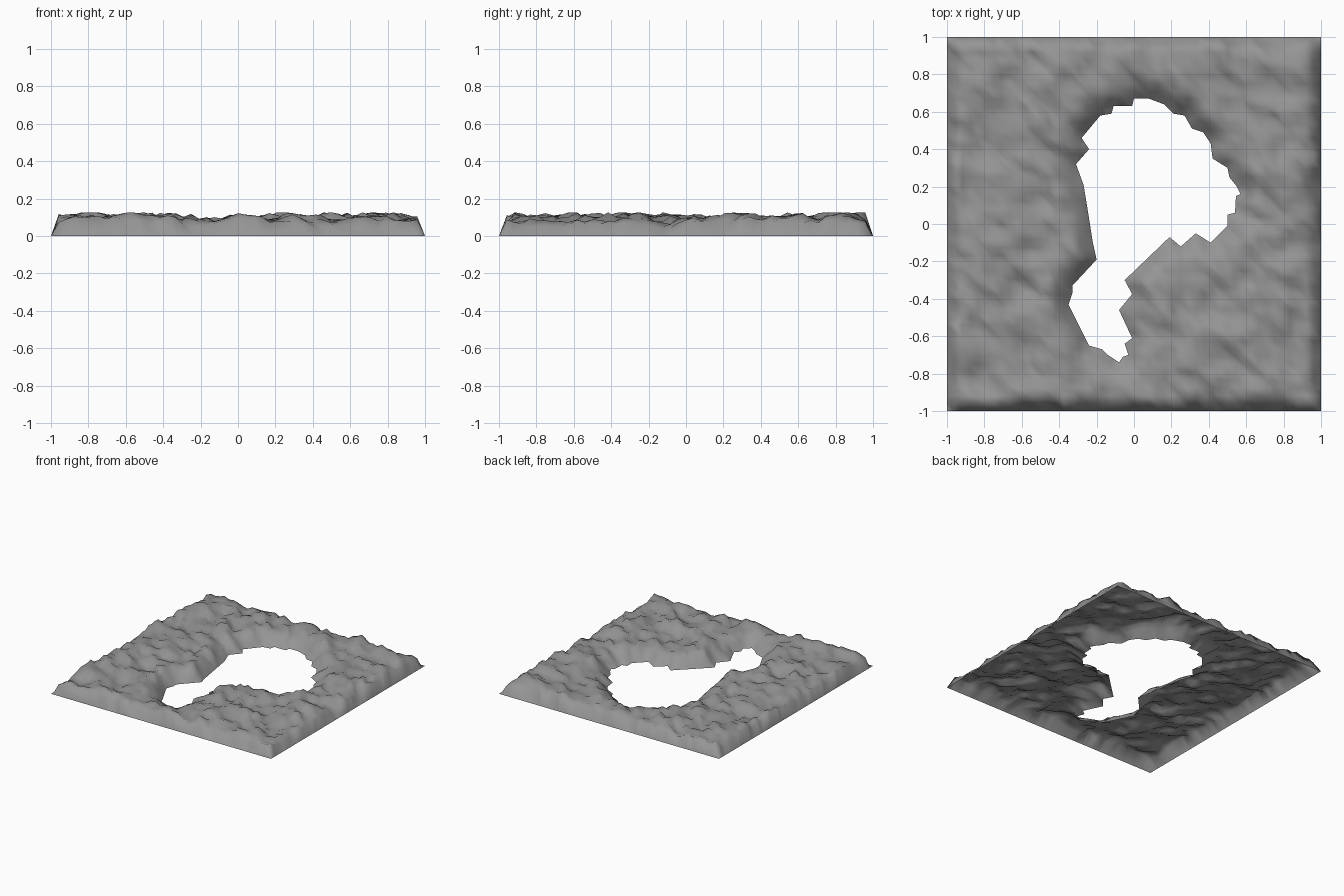
import bpy, bmesh, math
from mathutils import Vector, noise, geometry

if "Cube" in bpy.data.objects:
    bpy.data.objects.remove(bpy.data.objects["Cube"])

# lake outline, seen from above
shore = [Vector(p) for p in [
    (0, .67), (.08, .67), (.16, .64), (.21, .59), (.27, .58), (.31, .51), (.37, .49),
    (.41, .43), (.42, .35), (.50, .30), (.51, .25), (.55, .20), (.57, .16), (.545, .15),
    (.54, .06), (.50, .05), (.50, -.01), (.41, -.10), (.33, -.05), (.25, -.12),
    (.19, -.07), (-.05, -.30), (-.01, -.375), (-.08, -.46), (-.01, -.61), (-.05, -.64),
    (-.03, -.70), (-.06, -.71), (-.08, -.74), (-.14, -.70), (-.17, -.67), (-.24, -.65),
    (-.35, -.43), (-.33, -.37), (-.33, -.33), (-.20, -.19), (-.22, -.10), (-.25, .09),
    (-.27, .21), (-.31, .32), (-.24, .40), (-.28, .46), (-.18, .58),
    (-.12, .59), (-.11, .63), (-.01, .63)]]
N = 48          # grid divisions


def segments():
    return zip(shore, shore[1:] + shore[:1])


def inside(p):
    hit = False
    for a, b in segments():
        if (a.y > p.y) != (b.y > p.y) and p.x < a.x + (p.y - a.y) * (b.x - a.x) / (b.y - a.y):
            hit = not hit
    return hit


def shore_distance(p):
    best = 9
    for a, b in segments():
        t = max(0, min(1, (p - a).dot(b - a) / (b - a).length_squared))
        best = min(best, (p - a.lerp(b, t)).length)
    return best


def height(p):
    d = shore_distance(p)
    edge = 1 - max(abs(p.x), abs(p.y))
    if d < 1e-4 or edge < 1e-4:
        return 0
    # diagonal streaky bumps, with banks and borders of varying steepness
    u, v = p.x * .8 - p.y * .6, p.x * .6 + p.y * .8
    n = noise.fractal(Vector((u * 5, v * 9, 3.7)), .5, 2.0, 4)
    w = noise.noise(Vector((p.x * 9, p.y * 9, 8.1)))
    h = max(.05, min(.127, .09 + .04 * n))
    bank = min(1, d / (.13 + .03 * w))
    rim = min(1, edge / max(.035, .065 + .08 * w))
    return max(.004, h * math.sin(bank * math.pi / 2) * math.sin(rim * math.pi / 2))


# dense shoreline loop
pts = []
for a, b in segments():
    k = max(1, round((b - a).length / .045))
    pts += [a.lerp(b, i / k) for i in range(k)]
loop = [(i, (i + 1) % len(pts)) for i in range(len(pts))]

# grid points outside the lake
for i in range(N + 1):
    for j in range(N + 1):
        p = Vector((2 * i / N - 1, 2 * j / N - 1))
        if not inside(p) and shore_distance(p) > .018:
            pts.append(p)

# triangulate, cut the lake hole, raise the land
co, _, tris, *_ = geometry.delaunay_2d_cdt(pts, loop, [], 0, 1e-5)
tris = [t for t in tris if not inside(sum((co[i] for i in t), Vector((0, 0))) / 3)]
mesh = bpy.data.meshes.new("terrain")
mesh.from_pydata([(p.x, p.y, height(p)) for p in co], [], [list(t) for t in tris])
bm = bmesh.new()
bm.from_mesh(mesh)
bmesh.ops.delete(bm, geom=[v for v in bm.verts if not v.link_faces], context='VERTS')
for f in bm.faces:
    f.normal_update()
    if f.normal.z < 0:
        f.normal_flip()
    f.smooth = True
bm.to_mesh(mesh)
bm.free()
terrain = bpy.data.objects.new("terrain", mesh)
bpy.context.collection.objects.link(terrain)

# dark grey rock
rock = bpy.data.materials.new("rock")
rock.diffuse_color = (.3, .3, .3, 1)
rock.use_nodes = True
rock.node_tree.nodes["Principled BSDF"].inputs["Base Color"].default_value = rock.diffuse_color
mesh.materials.append(rock)
